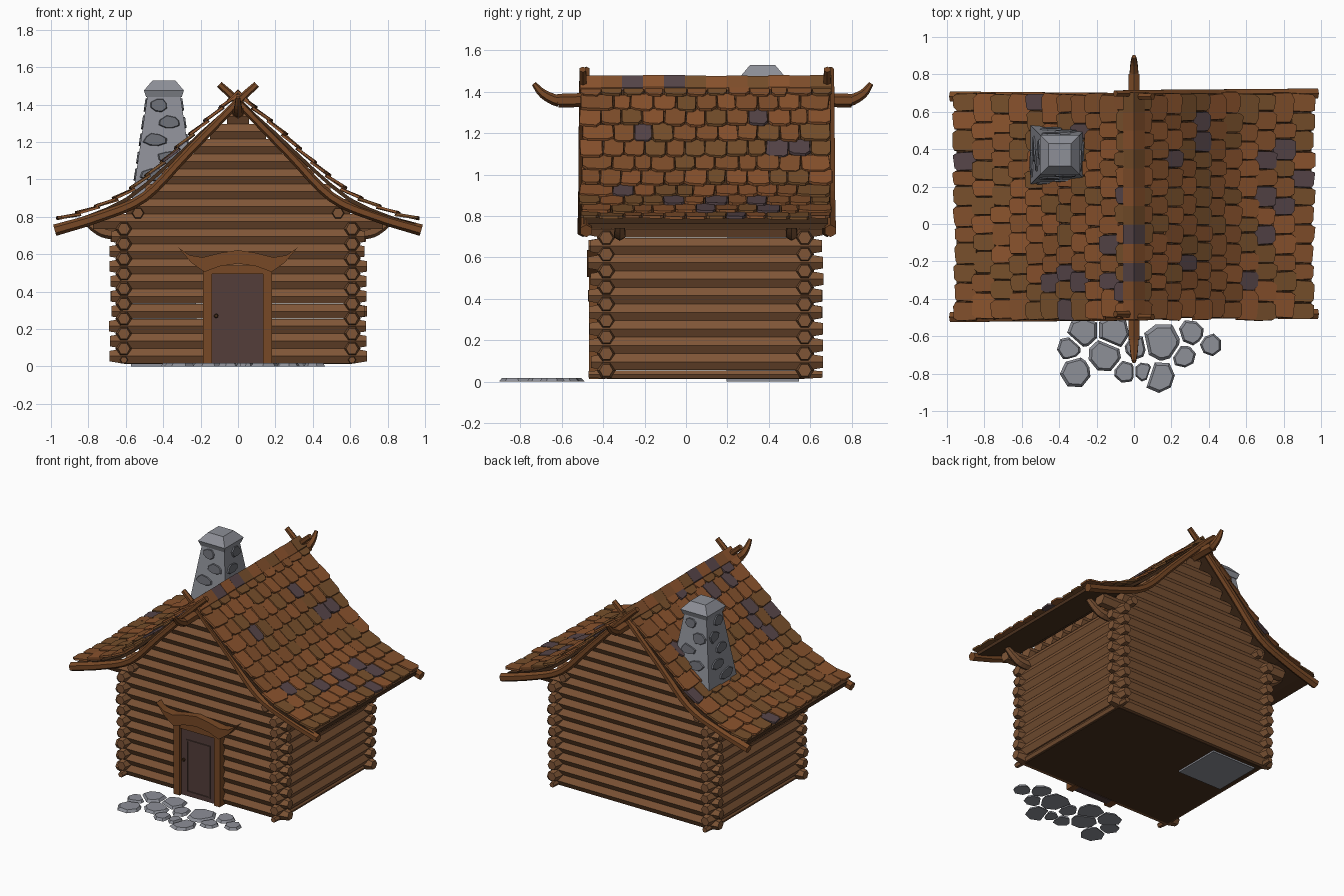
import bpy, bmesh, math, random
from mathutils import Vector, Matrix

if "Cube" in bpy.data.objects:
    bpy.data.objects.remove(bpy.data.objects["Cube"])

random.seed(4)
J = random.uniform
X, Y, Z = Vector((1, 0, 0)), Vector((0, 1, 0)), Vector((0, 0, 1))


def mat(name, code):
    m = bpy.data.materials.new(name)
    m.diffuse_color = [((code >> s & 255) / 255) ** 2.2 for s in (16, 8, 0)] + [1]
    m.use_nodes = True
    m.node_tree.nodes["Principled BSDF"].inputs["Base Color"].default_value = m.diffuse_color
    return m


LOG, TRIM, DARK = mat("log_wood", 0x7E5639), mat("trim_wood", 0x774A2A), mat("dark_wood", 0x4A3322)
DOOR, STONE, ROCK = mat("door_wood", 0x54403C), mat("grey_stone", 0x8C8E96), mat("dark_stone", 0x6A6C73)
TILES = [mat("shingle_%d" % i, c) for i, c in enumerate((0x8A5431, 0x80502F, 0x76502F, 0x57474A))]


def emit(bm, name, *mats):
    bmesh.ops.recalc_face_normals(bm, faces=bm.faces[:])
    me = bpy.data.meshes.new(name)
    bm.to_mesh(me)
    bm.free()
    for m in mats:
        me.materials.append(m)
    bpy.context.collection.objects.link(bpy.data.objects.new(name, me))


def skin(bm, rings, mi=0):
    """Join equal-sized rings of points into a capped solid."""
    rs = [[bm.verts.new(p) for p in r] for r in rings]
    fs = [bm.faces.new(rs[0][::-1]), bm.faces.new(rs[-1])]
    for a, b in zip(rs, rs[1:]):
        for i in range(len(a)):
            k = (i + 1) % len(a)
            fs.append(bm.faces.new((a[i], a[k], b[k], b[i])))
    for f in fs:
        f.material_index = mi


def tube(bm, pts, ref, sides=6, phase=0.0):
    """pts are (x, y, z, radius)."""
    ps, rings = [Vector(p[:3]) for p in pts], []
    for i, p in enumerate(ps):
        t = (ps[min(i + 1, len(ps) - 1)] - ps[max(i - 1, 0)]).normalized()
        s = t.cross(ref).normalized()
        u = s.cross(t)
        rings.append([p + pts[i][3] * (math.cos(a) * s + math.sin(a) * u)
                      for a in (phase + math.tau * k / sides for k in range(sides))])
    skin(bm, rings)


def prism(bm, outline, h, M=Matrix(), shrink=1.0, mi=0):
    c = sum((Vector(p) for p in outline), Vector((0, 0))) / len(outline)
    top = [c + (Vector(p) - c) * shrink for p in outline]
    skin(bm, [[M @ Vector((p[0], p[1], 0)) for p in outline],
              [M @ Vector((p[0], p[1], h)) for p in top]], mi)


def box(bm, x0, x1, y0, y1, z0, z1):
    prism(bm, [(x0, y0), (x1, y0), (x1, y1), (x0, y1)], z1 - z0, Matrix.Translation((0, 0, z0)))


def frame(x, y, z, pos):
    M = Matrix((x, y, z)).transposed().to_4x4()
    M.translation = pos
    return M


def smooth(pts, n=4):
    """Catmull-Rom through the points."""
    v = [Vector(p) for p in pts]
    v = [2 * v[0] - v[1]] + v + [2 * v[-1] - v[-2]]
    out = []
    for a, b, c, d in zip(v, v[1:], v[2:], v[3:]):
        for t in (k / n for k in range(n)):
            out.append(0.5 * (2 * b + (c - a) * t + (2 * a - 5 * b + 4 * c - d) * t * t
                              + (3 * b - a - 3 * c + d) * t ** 3))
    return out + [v[-2]]


# Roof curve (x, z), half of the cross-section
ROOF = smooth([(0, 1.45), (.2, 1.275), (.4, 1.085), (.6, .92), (.8, .83), (.95, .782)], 6)
Y0, Y1 = -.51, .70
WX, WF, WB, R, STEP = .61, -.385, .573, .046, .08


def roof_x(z):
    return next((a.x + (b.x - a.x) * (a.y - z) / (a.y - b.y)
                 for a, b in zip(ROOF, ROOF[1:]) if b.y <= z <= a.y), 0)


def log(bm, axis, other, z, lo, hi, tip=.7, r=R):
    prof = [(lo, r * tip), (lo + .07, r), (hi - .07, r), (hi, r * tip)]
    tube(bm, [(s, other, z, q) if axis == 'x' else (other, s, z, q) for s, q in prof], Z)


# Log walls with crossed corners, and gables that follow the roof
for y, name in ((WF, "front_wall_logs"), (WB, "back_wall_logs")):
    bm = bmesh.new()
    for i in range(17):
        z = .055 + STEP * i
        if z < .76:
            log(bm, 'x', y, z, -.69 + J(0, .015), .69 - J(0, .015))
        else:
            w = max(roof_x(z + .065), .035)
            tube(bm, [(-w, y, z, R), (w, y, z, R)], Z)
    emit(bm, name, LOG)
for sx, name in ((-1, "left_wall_logs"), (1, "right_wall_logs")):
    bm = bmesh.new()
    log(bm, 'y', sx * WX, .035, -.47, .66, .8, .023)
    for i in range(9):
        log(bm, 'y', sx * WX, .095 + STEP * i, -.475 + J(0, .015), .665 - J(0, .015))
    log(bm, 'y', sx * .535, .82, -.46, .645, .8, .036)
    emit(bm, name, LOG)
bm = bmesh.new()
box(bm, -.61, .61, WF, WB, .012, .03)
emit(bm, "floor", DARK)

# Roof deck under the shingles
bm = bmesh.new()
half = [(p.x, p.y) for p in ROOF[::3]]
top = [(-x, z - .018) for x, z in half[:0:-1]] + [(x, z - .018) for x, z in half]
prism(bm, top + [(x, z - .025) for x, z in top[::-1]], Y1 - Y0 - .03, frame(X, Z, -Y, (0, Y1 - .015, 0)))
emit(bm, "roof_deck", DARK)

# Shingles: rows laid along the curve, staggered, with chipped lower corners
lens = [0]
for a, b in zip(ROOF, ROOF[1:]):
    lens.append(lens[-1] + (b - a).length)


def along(s):
    for i in range(len(ROOF) - 1):
        if s <= lens[i + 1] or i == len(ROOF) - 2:
            d = (ROOF[i + 1] - ROOF[i]).normalized()
            return ROOF[i] + d * (s - lens[i]), d


ROWS, COLS = 11, 12
for sx, name in ((-1, "left_shingles"), (1, "right_shingles")):
    bm = bmesh.new()
    for row in range(ROWS):
        p, d = along((row + .5) * lens[-1] / ROWS)
        w0 = (Y1 - Y0) / COLS
        cuts = [Y0 + w0 * (k + .5 * (row % 2)) + J(-.012, .012) for k in range(1, COLS - row % 2)]
        cuts = [Y0 + J(-.01, .008)] + cuts + [Y1 + J(-.008, .01)]
        for a, b in zip(cuts, cuts[1:]):
            ang = J(.07, .15)
            n = Vector((sx * -d.y, 0, d.x))
            t = Vector((sx * d.x, 0, d.y))
            t, n = t * math.cos(ang) + n * math.sin(ang), n * math.cos(ang) - t * math.sin(ang)
            M = frame(Y, t, n, Vector((sx * p.x, (a + b) / 2, p.y)) + n * J(-.003, .004))
            M = M @ Matrix.Rotation(J(-.05, .05), 4, 'Z')
            w, q = (b - a) / 2 - .002, J(.06, .075)
            prism(bm, [(-w, -.06), (w, -.06), (w * J(.95, 1.08), q - J(.012, .03)), (w * J(.55, .8), q),
                       (-w * J(.55, .8), q - J(0, .008)), (-w * J(.95, 1.08), q - J(.012, .03))],
                  .013, M, .96, random.choice((0, 0, 0, 1, 1, 1, 2, 2, 2, 3)))
    emit(bm, name, *TILES)

# Ridge caps
bm = bmesh.new()
for k in range(12):
    h = J(0, .005)
    a, c = .06, 1.405 + h
    prism(bm, [(-a, c), (0, c + .058), (a, c), (a, c + .014), (0, c + .072), (-a, c + .014)], .102,
          frame(X, Z, -Y, (0, Y0 + .101 * (k + 1), 0)), 1, 3 if k in (2, 4) else k % 3)
emit(bm, "ridge_caps", *TILES)

# Ridge pole with upturned ends
bm = bmesh.new()
tube(bm, smooth([(0, y, z, r) for y, z, r in (
    (-.735, 1.44, .012), (-.69, 1.39, .022), (-.61, 1.355, .029), (-.5, 1.36, .034),
    (.69, 1.36, .034), (.78, 1.355, .029), (.855, 1.39, .022), (.895, 1.44, .012))], 3), X)
emit(bm, "ridge_pole", TRIM)

# Curved verge poles crossing at the peak
for y, name in ((-.49, "front_verge_poles"), (.69, "back_verge_poles")):
    bm = bmesh.new()
    for sx in (-1, 1):
        tube(bm, smooth([(sx * x, y + sx * .008, z, r) for x, z, r in (
            (-.1, 1.508, .018), (0, 1.415, .021), (.27, 1.14, .024), (.5, .905, .026),
            (.74, .80, .028), (.98, .728, .031))]), Y)
    emit(bm, name, TRIM)

# Eave brackets
bm = bmesh.new()
for sx in (-1, 1):
    for y in (-.32, .51):
        tube(bm, smooth([(sx * x, y, z, r) for x, z, r in (
            (.6, .715, .034), (.7, .715, .032), (.76, .74, .027), (.82, .785, .02))], 3), Y)
emit(bm, "eave_brackets", LOG)

# Door, frame and horned lintel
bm = bmesh.new()
box(bm, -.142, .138, -.445, -.39, .012, .53)
for x0, x1, z0, z1 in ((-.1, -.088, .04, .42), (.08, .092, .04, .42), (-.1, .092, .04, .05), (-.1, .092, .41, .42)):
    box(bm, x0, x1, -.452, -.44, z0, z1)
emit(bm, "door", DOOR)
bm = bmesh.new()
tube(bm, [(-.117, -.44, .27, .006), (-.117, -.455, .27, .012), (-.117, -.465, .27, .008)], Z, 8)
emit(bm, "door_knob", DARK)
bm = bmesh.new()
for x0, x1 in ((-.188, -.138), (.134, .182)):
    box(bm, x0, x1, -.468, -.39, .012, .54)
box(bm, -.14, .136, -.462, -.39, .495, .54)
emit(bm, "door_frame", TRIM)
bm = bmesh.new()
edge = [(-.32, .637), (-.26, .595), (-.19, .583), (-.09, .608), (0, .622)]
low = [(0, .55), (-.1, .535), (-.18, .505), (-.25, .555)]
side = edge + [(-x, z) for x, z in edge[-2::-1]]
under = [(-x, z) for x, z in low[:0:-1]] + low
prism(bm, side + under, .07, frame(X, Z, -Y, (0, -.408, 0)))
emit(bm, "door_lintel", TRIM)

# Chimney shaft, cap and raised stones on each face
CX, CY = -.396, .37
bm = bmesh.new()
for secs in (((0, .175), (.9, .168), (1.45, .088)),
             ((1.44, .095), (1.475, .107), (1.53, .06), (1.528, .042), (1.49, .036))):
    tube(bm, [(CX, CY, z, h * math.sqrt(2)) for z, h in secs], Y, 4, math.pi / 4)
emit(bm, "chimney", STONE)
bm = bmesh.new()
u = Vector((0, .08, .55)).normalized()
for k in range(4):
    T = Matrix.Translation((CX, CY, 0)) @ Matrix.Rotation(k * math.pi / 2, 4, 'Z')
    for i in range(6):
        z = .93 + i * .093
        h = .168 - .08 * (z - .9) / .55
        M = T @ frame(X, u, X.cross(u), (J(.2, .4) * h * (-1) ** (i + k), -h + .002, z))
        prism(bm, [(h * .55 * J(.75, 1.1) * math.cos(a), .04 * J(.75, 1.1) * math.sin(a))
                   for a in (math.tau * j / 8 + .3 for j in range(8))], .01, M, .88)
emit(bm, "chimney_stones", ROCK)

# Paving stones: cells around rough centres (x, y, radius), trimmed against their neighbours
PAVE = [(-.27, -.58, .08), (-.11, -.58, .085), (-.345, -.665, .06), (-.16, -.70, .09), (-.31, -.79, .075),
        (.01, -.66, .06), (-.05, -.79, .055), (.05, -.79, .05), (.15, -.63, .1), (.14, -.82, .08),
        (.31, -.58, .065), (.41, -.645, .055), (.27, -.71, .06)]


def clip(poly, c, n):
    out = []
    for a, b in zip(poly, poly[1:] + poly[:1]):
        da, db = (a - c).dot(n), (b - c).dot(n)
        if da <= 0:
            out.append(a)
        if da * db < 0:
            out.append(a.lerp(b, da / (da - db)))
    return out


bm = bmesh.new()
for x, y, r in PAVE:
    c = Vector((x, y))
    poly = [c + r * J(.95, 1.2) * Vector((math.cos(a), math.sin(a))) for a in (math.tau * k / 7 + x for k in range(7))]
    for x2, y2, r2 in PAVE:
        d = Vector((x2, y2)) - c
        if 0 < d.length < .3:
            poly = clip(poly, c + d * r / (r + r2) - d.normalized() * .006, d.normalized())
    prism(bm, poly, .018, Matrix(), .82)
emit(bm, "paving_stones", STONE)
